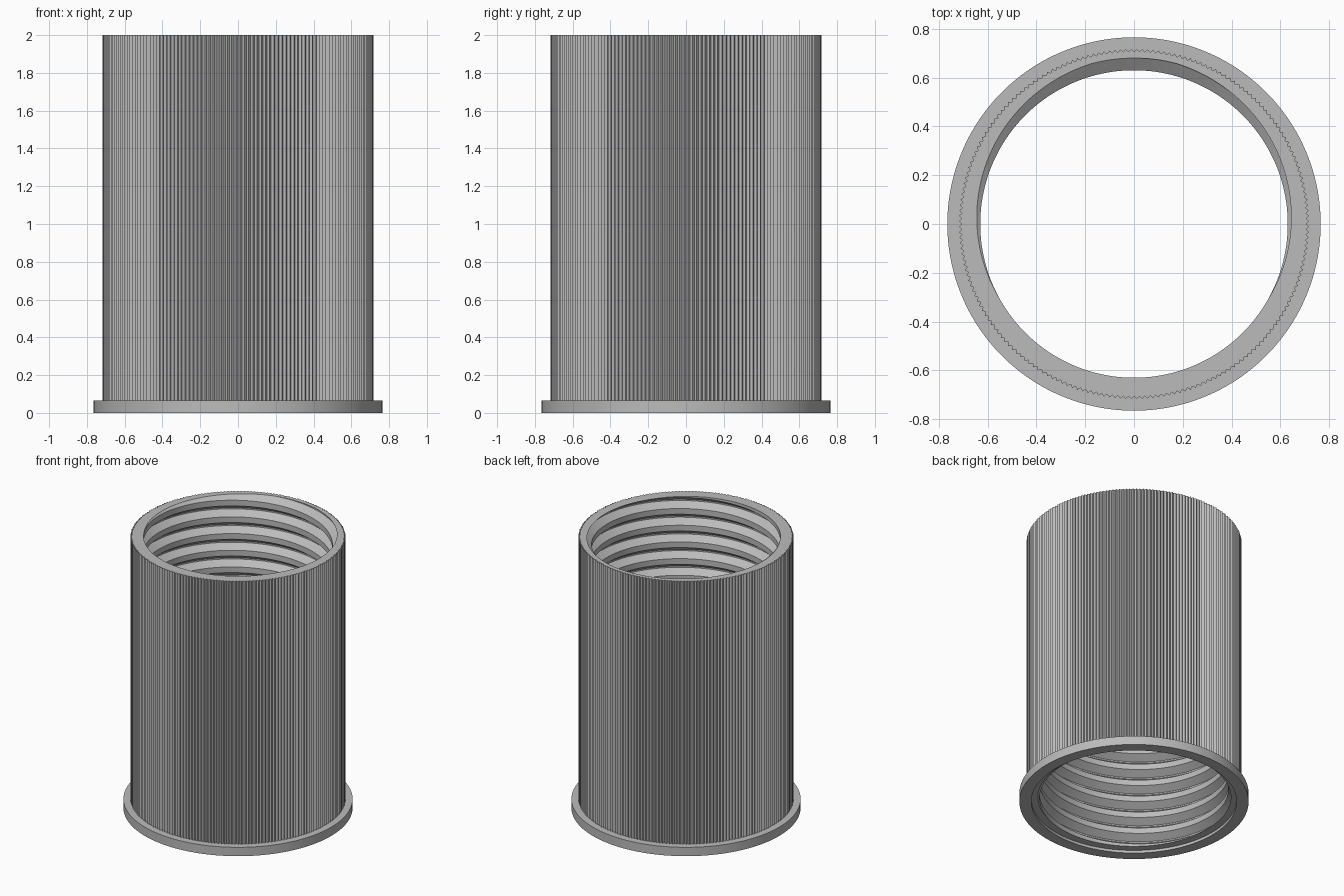
import bpy
import bmesh
from math import sin, cos, tau, floor

cube = bpy.data.objects.get("Cube")
if cube:
    bpy.data.objects.remove(cube, do_unlink=True)

TEETH = 200
COLUMNS = TEETH * 2
PITCH = 0.123
MINOR, MAJOR = 0.63, 0.68
BOTTOM, TOP = 0.02, 2.0
# Distances from the groove centre, in pitches, where the thread profile bends
ROOT, CREST = 0.04, 0.33

steel = bpy.data.materials.new("steel grey")
steel.use_nodes = True
colour = (0.5, 0.5, 0.5, 1)
steel.diffuse_color = colour
steel.node_tree.nodes["Principled BSDF"].inputs["Base Color"].default_value = colour


def revolve(name, profile, columns):
    """Loft a closed ring; profile(i, angle) gives the (radius, z) section."""
    bm = bmesh.new()
    rings = []
    for i in range(columns):
        a = tau * i / columns
        rings.append([bm.verts.new((r * cos(a), r * sin(a), z)) for r, z in profile(i, a)])
    count = len(rings[0])
    for i in range(columns):
        here, after = rings[i], rings[(i + 1) % columns]
        for j in range(count):
            k = (j + 1) % count
            bm.faces.new((here[j], after[j], after[k], here[k]))
    # Merge the rows flattened against the ends
    bmesh.ops.remove_doubles(bm, verts=bm.verts, dist=1e-5)
    bmesh.ops.recalc_face_normals(bm, faces=bm.faces)
    mesh = bpy.data.meshes.new(name)
    bm.to_mesh(mesh)
    bm.free()
    mesh.materials.append(steel)
    obj = bpy.data.objects.new(name, mesh)
    bpy.context.collection.objects.link(obj)
    bpy.ops.object.select_all(action="DESELECT")
    obj.select_set(True)
    bpy.context.view_layer.objects.active = obj
    bpy.ops.object.shade_smooth_by_angle(angle=0.3)
    return obj


def thread_radius(z, a):
    phase = (z - TOP) / PITCH - (a / tau - 0.25)
    d = abs(phase - floor(phase + 0.5))
    t = min(max((d - ROOT) / (CREST - ROOT), 0), 1)
    return MAJOR + (MINOR - MAJOR) * t


def sleeve_section(i, a):
    # Helical thread inside, straight knurl teeth outside
    section = []
    turns = int((TOP - BOTTOM) / PITCH) + 3
    for turn in range(-turns, 3):
        for bend in (-CREST, -ROOT, ROOT, CREST):
            z = TOP + PITCH * (turn + bend + a / tau - 0.25)
            z = min(max(z, BOTTOM), TOP)
            section.append((thread_radius(z, a), z))
    outer = 0.718 if i % 2 else 0.706
    return section + [(outer, TOP), (outer, BOTTOM)]


def helical_sleeve():
    # The seam advances one pitch, so close it by shifting the last column
    bm = bmesh.new()
    rings = []
    for i in range(COLUMNS + 1):
        a = tau * i / COLUMNS
        rings.append([bm.verts.new((r * cos(a), r * sin(a), z))
                      for r, z in sleeve_section(i % COLUMNS, a)])
    count = len(rings[0])
    for here, after in zip(rings, rings[1:]):
        for j in range(count):
            k = (j + 1) % count
            bm.faces.new((here[j], after[j], after[k], here[k]))
    bmesh.ops.remove_doubles(bm, verts=bm.verts, dist=1e-5)
    bmesh.ops.recalc_face_normals(bm, faces=bm.faces)
    return bm


# Knurled sleeve with the internal thread
bm = helical_sleeve()
mesh = bpy.data.meshes.new("threaded_sleeve")
bm.to_mesh(mesh)
bm.free()
mesh.materials.append(steel)
sleeve = bpy.data.objects.new("threaded_sleeve", mesh)
bpy.context.collection.objects.link(sleeve)
bpy.context.view_layer.objects.active = sleeve
sleeve.select_set(True)
bpy.ops.object.shade_smooth_by_angle(angle=0.3)

# Base flange with a shallow counterbore below the sleeve
revolve("base_flange",
        lambda i, a: [(0.685, 0), (0.765, 0), (0.765, 0.065), (0.685, 0.065)], 192)
